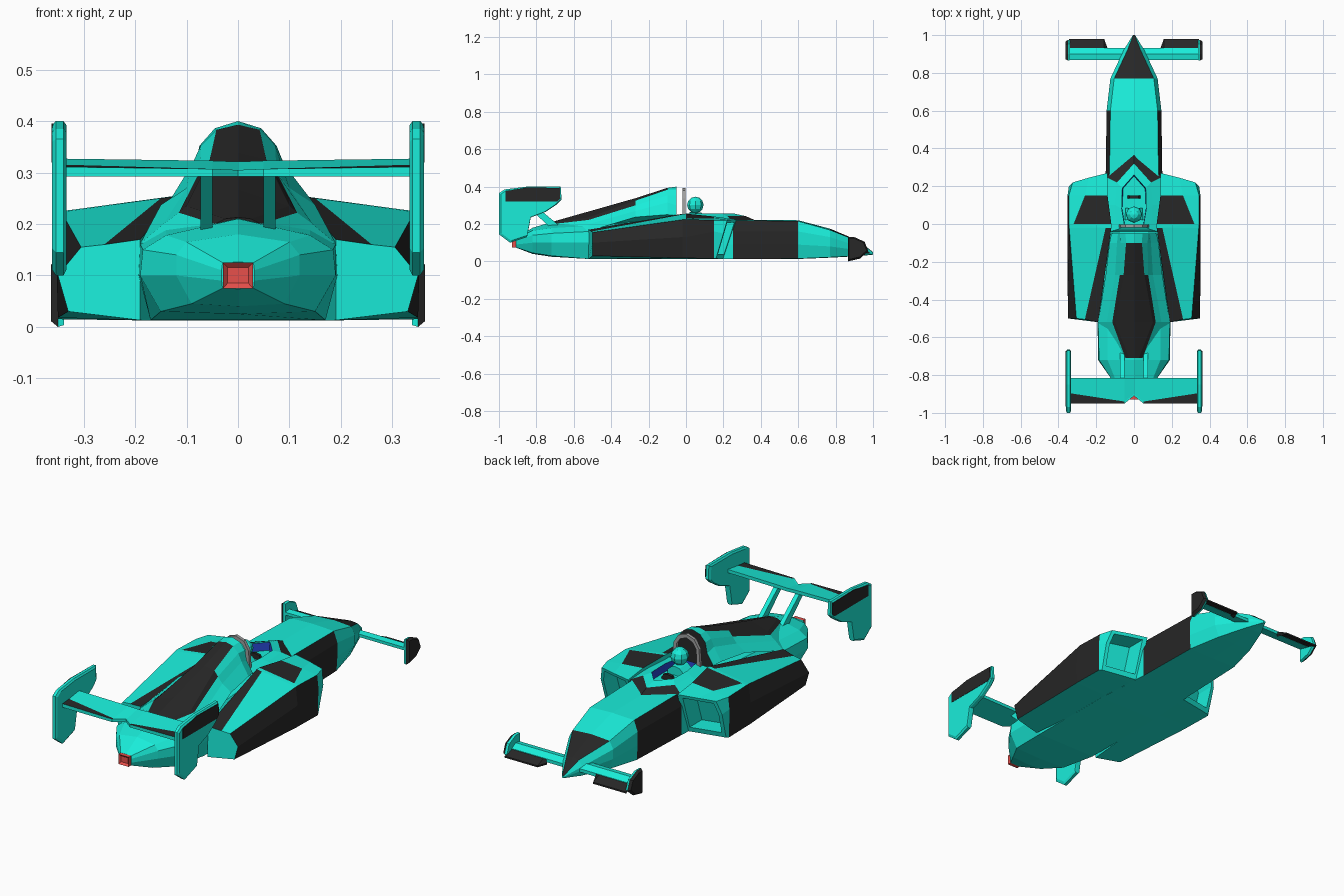
import bpy, bmesh
from mathutils import Vector

if "Cube" in bpy.data.objects:
    bpy.data.objects.remove(bpy.data.objects["Cube"])

COLORS = [("teal", (0.01, 0.85, 0.7)), ("black", (0.02, 0.02, 0.02)), ("grey", (0.35, 0.35, 0.35)),
          ("red", (0.8, 0.08, 0.07)), ("blue", (0.02, 0.06, 0.6))]
TEAL, BLACK, GREY, RED, BLUE = range(5)
MATS = []
for mat_name, rgb in COLORS:
    m = bpy.data.materials.new(mat_name)
    m.diffuse_color = (*rgb, 1)
    m.use_nodes = True
    m.node_tree.nodes["Principled BSDF"].inputs["Base Color"].default_value = m.diffuse_color
    MATS.append(m)


def loft(name, rings, base=TEAL, paint=None, mirror=False, end_mats=None):
    """Skin closed rings; paint maps (segment, side index) to a material."""
    paint = paint or {}
    bm = bmesh.new()
    vr = [[bm.verts.new(p) for p in r] for r in rings]
    n = len(vr[0])
    for s in range(len(vr) - 1):
        for j in range(n):
            k = (j + 1) % n
            f = bm.faces.new((vr[s][j], vr[s][k], vr[s + 1][k], vr[s + 1][j]))
            side = j if mirror else min(j, n - 1 - j)
            f.material_index = paint.get((s, side), base)
    for r, mi in zip((vr[0], vr[-1]), end_mats or (base, base)):
        bm.faces.new(r).material_index = mi
    bmesh.ops.recalc_face_normals(bm, faces=bm.faces)
    me = bpy.data.meshes.new(name)
    bm.to_mesh(me)
    bm.free()
    for m in MATS:
        me.materials.append(m)
    ob = bpy.data.objects.new(name, me)
    bpy.context.collection.objects.link(ob)
    if mirror:
        ob.modifiers.new("mirror", "MIRROR").use_mirror_merge = False
    return ob


def full(half):
    """Complete a half outline across x = 0."""
    return half + [(-x, y, z) for x, y, z in reversed(half) if abs(x) > 1e-6]


def section(y, zt, pts, zb):
    return full([(0, y, zt)] + [(x, y, z) for x, z in pts] + [(0, y, zb)])


def plate(name, outline, xs, base=TEAL, paint=None, ends=None, grow=None):
    """Side plate from a (y, z) outline, mirrored; grow scales the outline per layer."""
    cy = sum(p[0] for p in outline) / len(outline)
    cz = sum(p[1] for p in outline) / len(outline)
    grow = grow or [1] * len(xs)
    rings = [[(x, cy + (y - cy) * g, cz + (z - cz) * g) for y, z in outline] for x, g in zip(xs, grow)]
    return loft(name, rings, base, paint, True, ends)


# Central hull from nose tip to tail
tub = loft("hull", [
    section(1.0, .05, [(.004, .048), (.006, .045), (.006, .042), (.004, .038)], .036),
    section(.92, .112, [(.035, .108), (.055, .08), (.055, .06), (.045, .03)], .028),
    section(.77, .175, [(.105, .168), (.125, .13), (.125, .08), (.10, .022)], .02),
    section(.60, .22, [(.125, .215), (.145, .16), (.145, .09), (.14, .015)], .013),
    section(.25, .222, [(.13, .22), (.15, .16), (.15, .09), (.15, .012)], .012),
    section(-.05, .23, [(.14, .225), (.16, .17), (.17, .10), (.17, .012)], .012),
    section(-.52, .225, [(.14, .19), (.19, .16), (.193, .10), (.17, .013)], .013),
    section(-.72, .21, [(.14, .178), (.185, .15), (.19, .10), (.15, .03)], .025),
    section(-.82, .18, [(.10, .165), (.12, .14), (.12, .10), (.09, .045)], .04),
    section(-.91, .126, [(.03, .125), (.032, .11), (.032, .09), (.03, .075)], .074)],
    paint={(0, 0): BLACK, (1, 0): BLACK, (3, 1): BLACK, (3, 2): BLACK, (3, 3): BLACK})

# Cockpit hole in the hull
hole = [(0, .26), (.062, .19), (.065, .08), (.05, -.01)]
cutter = loft("cockpit_cutter", [full([(x, y, z) for x, y in hole]) for z in (.09, .3)], BLUE)
cutter.hide_render = True
mod = tub.modifiers.new("hole", "BOOLEAN")
mod.operation, mod.object, mod.solver = "DIFFERENCE", cutter, "EXACT"
bpy.context.view_layer.objects.active = tub
bpy.ops.object.modifier_apply(modifier="hole")
bpy.data.objects.remove(cutter)

# Cockpit surround and blue interior, stacked from outer skirt to the floor
loft("cockpit_surround", [full([(x, y, z) for x, y in pts]) for z, pts in (
    (.215, [(0, .38), (.15, .25), (.17, .10), (.16, -.05)]),
    (.242, [(0, .32), (.09, .22), (.10, .10), (.09, -.03)]),
    (.255, hole),
    (.12, [(0, .24), (.05, .18), (.058, .08), (.045, 0)]))],
    paint={(0, 0): BLACK, **{(2, j): BLUE for j in range(4)}}, end_mats=(TEAL, BLUE))

# Side pods with recessed intakes
front = [(.14, .27, .225), (.24, .245, .223), (.325, .22, .22), (.345, .2, .15), (.34, .16, .015), (.14, .2, .012)]
mid = sum((Vector(p) for p in front), Vector()) / 6
lip = [mid + (Vector(p) - mid) * .8 for p in front]
deep = [p - Vector((0, .1, 0)) for p in lip]
loft("side_pod", [
    deep, lip, front,
    [(.14, .15, .24), (.26, .15, .23), (.345, .15, .22), (.352, .15, .16), (.35, .15, .015), (.14, .15, .012)],
    [(.12, 0, .255), (.32, 0, .228), (.345, 0, .225), (.353, 0, .13), (.35, 0, .018), (.14, 0, .012)],
    [(.12, -.02, .254), (.15, -.02, .25), (.343, -.02, .223), (.353, -.02, .13), (.35, -.02, .018), (.14, -.02, .012)],
    [(.19, -.52, .17), (.26, -.505, .16), (.305, -.5, .155), (.35, -.5, .10), (.33, -.5, .03), (.19, -.52, .013)]],
    paint={(3, 0): BLACK, (5, 0): BLACK, **{(s, j): BLACK for s in (3, 4, 5) for j in (2, 3)}}, mirror=True)

# Engine cover
loft("engine_cover", [
    section(-.05, .40, [(.045, .386), (.075, .352), (.085, .30), (.12, .245)], .2),
    section(-.10, .393, [(.042, .383), (.072, .353), (.09, .315), (.13, .25)], .2),
    section(-.27, .338, [(.055, .325), (.075, .30), (.10, .27), (.15, .237)], .2),
    section(-.52, .267, [(.10, .235), (.115, .222), (.145, .2), (.19, .162)], .15),
    section(-.71, .213, [(.025, .21), (.045, .2), (.05, .19), (.06, .18)], .15)],
    paint={(1, 0): BLACK, (2, 0): BLACK, (2, 1): BLACK, (3, 0): BLACK, (3, 1): BLACK},
    end_mats=(BLACK, BLACK))

# Roll hoop
arch = [((.08, .23), (.06, .23)), ((.072, .335), (.056, .33)), ((.045, .378), (.036, .36)), ((0, .393), (0, .375))]
loft("roll_hoop", [[(a[0], -.018, a[1]), (a[0], -.002, a[1]), (b[0], -.002, b[1]), (b[0], -.018, b[1])]
                   for a, b in arch], GREY, mirror=True)

# Driver: low-poly helmet, shoulders, steering wheel
bm = bmesh.new()
bmesh.ops.create_uvsphere(bm, u_segments=8, v_segments=6, radius=.044)
me = bpy.data.meshes.new("helmet")
bm.to_mesh(me)
bm.free()
me.materials.append(MATS[TEAL])
helmet = bpy.data.objects.new("helmet", me)
helmet.location = (0, .05, .302)
bpy.context.collection.objects.link(helmet)
loft("shoulders", [section(.02, .265, [(.025, .262), (.048, .24), (.048, .13)], .12),
                   section(.085, .26, [(.022, .255), (.045, .235), (.045, .13)], .12)])
loft("steering_wheel", [section(y, .245, [(.025, .24), (.035, .22), (.025, .19)], .185)
                        for y in (.135, .15)], BLACK)

# Rear wing with black rear panels
wing = []
for x, m, dz in ((0, -.945, -.006), (.05, -.94, -.004), (.345, -.895, 0)):
    t = .31 + (m + .95) * .1
    y0 = -.91 if x == 0 else -.95
    wing.append([(x, y0, .292), (x, y0, .311 + dz), (x, max(m, y0 + .01), t + dz),
                 (x, -.815, .327 + dz), (x, -.815, .31 + dz)])
loft("rear_wing", wing, paint={(1, 1): BLACK}, mirror=True)

# Rear wing end plates with black outer panels
plate("rear_end_plate", [(-1, .145), (-.94, .10), (-.85, .13), (-.83, .235), (-.75, .265), (-.69, .305),
                         (-.665, .33), (-.67, .40), (-.85, .40), (-.97, .385), (-1, .365)],
      (.333, .339, .354, .361), grow=(.93, 1, 1, .94))
plate("end_plate_panel", [(-.965, .32), (-.69, .32), (-.672, .335), (-.675, .393), (-.85, .395), (-.965, .375)],
      (.345, .3625), BLACK)

# Wing struts
loft("wing_strut", [[(.05, a, z), (.073, a, z), (.073, b, z), (.05, b, z)]
                    for a, b, z in ((-.73, -.67, .185), (-.86, -.815, .305))], mirror=True)

# Front wing, black flaps and end plates
loft("front_wing", [[(x, .868, .085), (x, .90, .09), (x, .932, .072), (x, .932, .055), (x, .868, .07)]
                    for x in (.03, .345)], mirror=True)
loft("front_flap", [[(x, .925, .072), (x, y, .05), (x, y, .042), (x, .925, .058)]
                    for x, y in ((.14, .93), (.158, .98), (.345, .98))], BLACK, mirror=True)
plate("front_end_plate", [(.865, 0), (.93, .015), (.975, .055), (.955, .105), (.9, .13), (.865, .13)],
      (.338, .35, .363), BLACK, grow=(.95, 1, .85),
      paint={(0, j): TEAL for j in range(6)}, ends=(TEAL, BLACK))

# Tail light with a sunken lens
loft("tail_light", [[(-a, y, .1 - b), (a, y, .1 - b), (a, y, .1 + b), (-a, y, .1 + b)]
                    for a, b, y in ((.029, .025, -.90), (.029, .025, -.93), (.02, .015, -.92))], RED)
